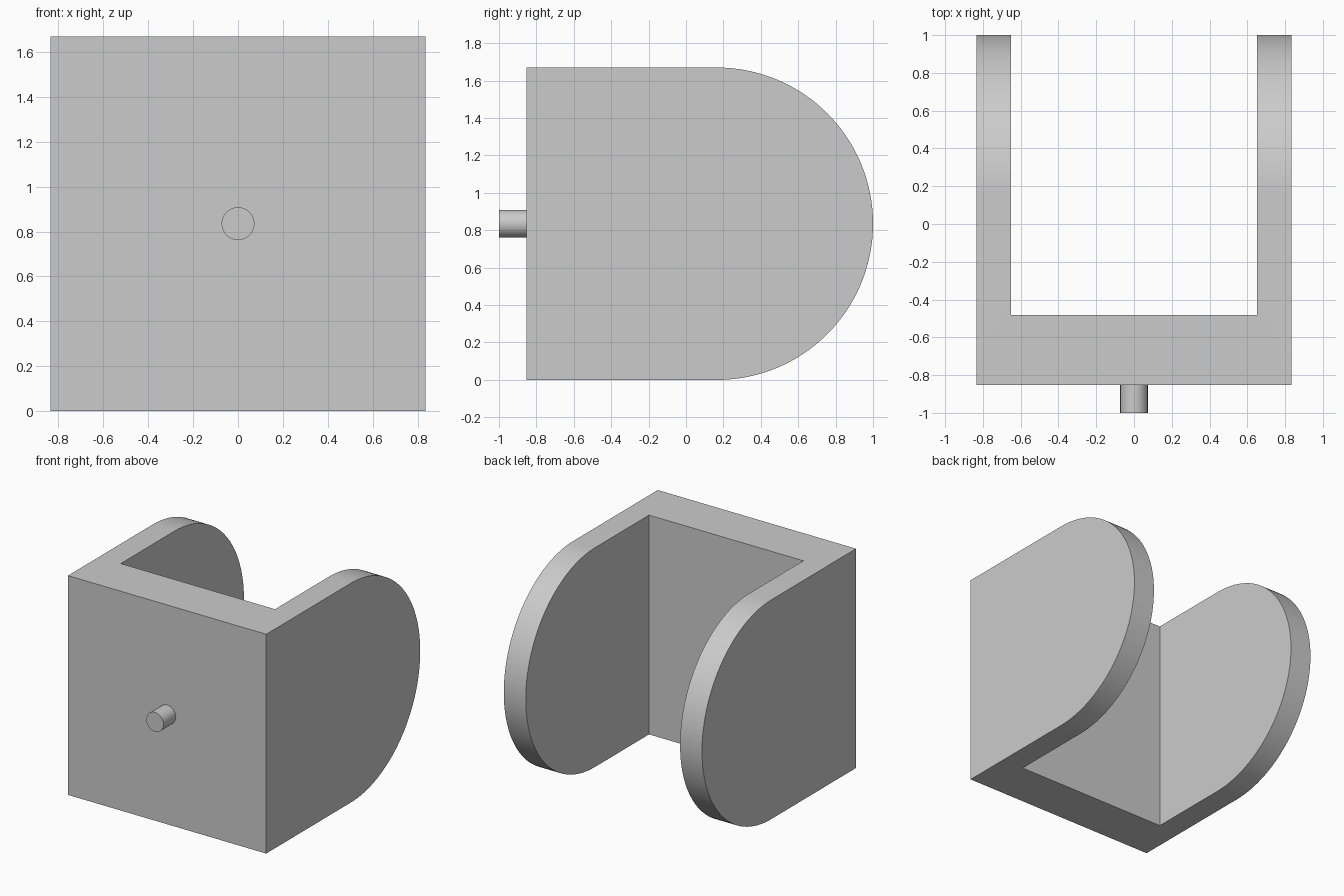
import bpy, bmesh
from math import sin, cos, pi, radians

cube = bpy.data.objects.get("Cube")
if cube:
    bpy.data.objects.remove(cube, do_unlink=True)

HALF_W, INNER_W = 0.835, 0.65      # outer and inner half widths
RADIUS = 0.835                     # rounded arm ends
FRONT, WEB_BACK, BACK = -0.853, -0.483, 1.0
PIN_R = 0.073
STEPS = 64

grey = bpy.data.materials.new("light_grey")
grey.use_nodes = True
colour = (0.6, 0.6, 0.6, 1)
grey.diffuse_color = colour
grey.node_tree.nodes["Principled BSDF"].inputs["Base Color"].default_value = colour


def prism(name, outline, x):
    """Extrude a (y, z) outline from -x to x."""
    bm = bmesh.new()
    face = bm.faces.new([bm.verts.new((-x, y, z)) for y, z in outline])
    new = bmesh.ops.extrude_face_region(bm, geom=[face])["geom"]
    bmesh.ops.translate(bm, vec=(2 * x, 0, 0),
                        verts=[g for g in new if isinstance(g, bmesh.types.BMVert)])
    bmesh.ops.recalc_face_normals(bm, faces=bm.faces)
    mesh = bpy.data.meshes.new(name)
    bm.to_mesh(mesh)
    bm.free()
    mesh.materials.append(grey)
    obj = bpy.data.objects.new(name, mesh)
    bpy.context.collection.objects.link(obj)
    return obj


def select(obj):
    bpy.ops.object.select_all(action='DESELECT')
    obj.select_set(True)
    bpy.context.view_layer.objects.active = obj


# Bracket body: square front, half-round back
arc = [(BACK - RADIUS + RADIUS * cos(a), RADIUS + RADIUS * sin(a))
       for a in (-pi / 2 + pi * i / STEPS for i in range(STEPS + 1))]
bracket = prism("fork_bracket", [(FRONT, 0)] + arc + [(FRONT, 2 * RADIUS)], HALF_W)

# Slot between the two arms
slot = prism("slot_cutter", [(WEB_BACK, -1), (2, -1), (2, 3), (WEB_BACK, 3)], INNER_W)
slot.hide_render = True
cut = bracket.modifiers.new("slot", 'BOOLEAN')
cut.operation = 'DIFFERENCE'
cut.solver = 'EXACT'
cut.object = slot
select(bracket)
bpy.ops.object.modifier_apply(modifier=cut.name)
bpy.data.objects.remove(slot, do_unlink=True)

# Pin on the front
pin_end = FRONT + 0.02
bpy.ops.mesh.primitive_cylinder_add(vertices=48, radius=PIN_R, depth=pin_end + 1,
                                    location=(0, (pin_end - 1) / 2, RADIUS),
                                    rotation=(pi / 2, 0, 0))
pin = bpy.context.object
pin.name = "front_pin"
pin.data.materials.append(grey)

for part in (bracket, pin):
    select(part)
    bpy.ops.object.shade_smooth_by_angle(angle=radians(30))
